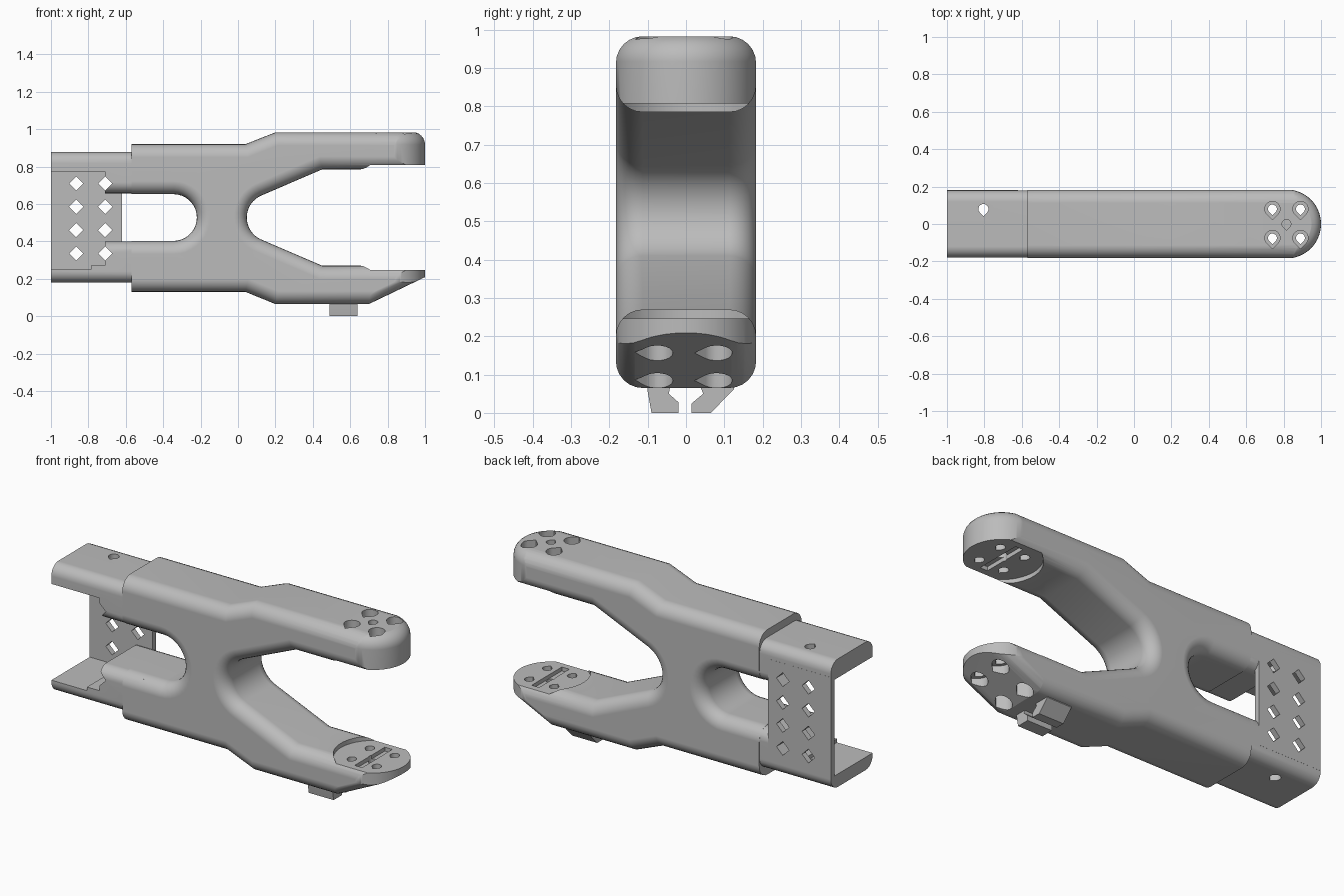
import bpy
import bmesh
from math import sin, cos, pi, radians
from mathutils import Vector

if "Cube" in bpy.data.objects:
    bpy.data.objects.remove(bpy.data.objects["Cube"])

grey = bpy.data.materials.new("plain grey")
grey.use_nodes = True
grey.diffuse_color = (0.5, 0.5, 0.5, 1)
grey.node_tree.nodes["Principled BSDF"].inputs["Base Color"].default_value = (0.5, 0.5, 0.5, 1)


def prism(name, pts, axis, lo, hi, bevel=0.0):
    """Extrude a 2D outline along an axis, optionally rounding the rims."""
    place = {"X": lambda a, b, d: (d, a, b),
             "Y": lambda a, b, d: (a, d, b),
             "Z": lambda a, b, d: (a, b, d)}[axis]
    bm = bmesh.new()
    rims = [[bm.verts.new(place(a, b, d)) for a, b in pts] for d in (lo, hi)]
    caps = [bm.faces.new(r) for r in rims]
    n = len(pts)
    for i in range(n):
        j = (i + 1) % n
        bm.faces.new((rims[0][i], rims[0][j], rims[1][j], rims[1][i]))
    bmesh.ops.recalc_face_normals(bm, faces=bm.faces)
    if bevel:
        edges = [e for c in caps for e in c.edges]
        bmesh.ops.bevel(bm, geom=edges, offset=bevel, segments=6, profile=0.5,
                        affect='EDGES', clamp_overlap=False)
    mesh = bpy.data.meshes.new(name)
    bm.to_mesh(mesh)
    bm.free()
    mesh.materials.append(grey)
    ob = bpy.data.objects.new(name, mesh)
    bpy.context.collection.objects.link(ob)
    return ob


def box(name, x, y, z):
    return prism(name, [(x[0], y[0]), (x[1], y[0]), (x[1], y[1]), (x[0], y[1])], "Z", *z)


def arc(cx, cy, r, a0, a1, n):
    return [(cx + r * cos(radians(a0 + (a1 - a0) * i / n)),
             cy + r * sin(radians(a0 + (a1 - a0) * i / n))) for i in range(n + 1)]


def teardrop(x, y, r):
    return arc(x, y, r, -45, 225, 14) + [(x, y - 1.414 * r)]


def combine(target, tool, operation='DIFFERENCE'):
    """Apply a boolean and discard the tool."""
    mod = target.modifiers.new("cut", 'BOOLEAN')
    mod.operation = operation
    mod.solver = 'EXACT'
    mod.object = tool
    bpy.context.view_layer.objects.active = target
    bpy.ops.object.modifier_apply(modifier=mod.name)
    bpy.data.objects.remove(tool)


# Main body: forked profile with rounded rims
MID = 0.5275
top = [(-0.8, 0.92), (0.04, 0.92), (0.2, 0.983), (1.25, 0.983), (1.25, 0.785), (0.45, 0.785)]
bottom = [(0.45, 0.27), (1.25, 0.27), (1.25, 0.065), (0.2, 0.065), (0.04, 0.13), (-0.8, 0.13)]
mouth = arc(0.175, MID, 0.128, 113.6, 246.4, 16)
slot = arc(-0.345, MID, 0.125, -90, 90, 18)
outline = top + mouth + bottom + [(-0.8, MID - 0.125)] + slot + [(-0.8, MID + 0.125)]
body = prism("forked_body", outline, "Y", -0.183, 0.183, 0.07)
combine(body, box("trim", (-1.5, -0.57), (-1, 1), (-1, 2)))

# Sloped underside of the lower jaw
slope = [(-1.4, -0.943), (1.4, 0.401), (1.4, 2), (-1.4, 2)]
combine(body, prism("slope", slope, "Y", -0.187, 0.187, 0.07), 'INTERSECT')

# Rounded jaw tips in plan
stadium = [(-1.5, -0.184)] + arc(0.816, 0, 0.184, -90, 90, 32) + [(-1.5, 0.184)]
combine(body, prism("tips", stadium, "Z", -0.5, 0.985, 0.068), 'INTERSECT')

# Round mounting recess, cross groove and screw holes in both jaws
combine(body, prism("recess", arc(0.82, 0, 0.2, 0, 354, 59), "Z", 0.246, 0.808))
combine(body, box("groove", (0.795, 0.84), (-0.13, 0.13), (0.225, 0.83)))
combine(body, prism("centre_hole", teardrop(0.815, 0, 0.024), "Z", 0.2, 1.2))
for x in (0.74, 0.89):
    for y in (-0.075, 0.08):
        combine(body, prism("screw_hole", teardrop(x, y, 0.024), "Z", -0.5, 1.5))
        combine(body, prism("upper_bore", teardrop(x, y, 0.041), "Z", 0.87, 1.5))
        combine(body, prism("lower_bore", teardrop(x, y, 0.041), "Z", -0.5, 0.185))

# Rear sleeve: two arms with an open cavity
u_shape = [(-1.2, 0.878), (-0.45, 0.878), (-0.45, 0.657), (-0.85, 0.657),
           (-0.85, 0.4), (-0.45, 0.4), (-0.45, 0.18), (-1.2, 0.18)]
sleeve = prism("rear_sleeve", u_shape, "Y", -0.18, 0.18, 0.06)
combine(sleeve, box("end_trim", (-1.5, -1), (-1, 1), (-1, 2)))
combine(sleeve, box("cavity", (-1.5, -0.71), (-1, 0.15), (0.27, 0.775)))
combine(sleeve, box("floor_step", (-1.5, -0.785), (-1, 0.15), (0.25, 0.4)))

# Back plate closing the sleeve
plate = box("back_plate", (-0.999, -0.62), (0.15, 0.1805), (0.245, 0.8))
combine(sleeve, plate, 'UNION')

# Diamond holes and the vertical cable hole
for x in (-0.865, -0.71):
    for i in range(4):
        z = 0.335 + 0.125 * i
        d = 0.038
        diamond = [(x - d, z), (x, z - d), (x + d, z), (x, z + d)]
        combine(sleeve, prism("diamond", diamond, "Y", -0.5, 0.5))
combine(sleeve, prism("cable_hole", teardrop(-0.805, 0.08, 0.027), "Z", -0.5, 1.5))

# Two cable clips under the lower jaw
clips = {"front_clip": [(-0.1, 0.075), (-0.1, 0.055), (-0.09, 0), (-0.02, 0),
                        (-0.02, 0.028), (-0.045, 0.05), (-0.04, 0.075)],
         "back_clip": [(0.125, 0.075), (0.125, 0.062), (0.065, 0), (0.015, 0),
                       (0.015, 0.025), (0.045, 0.05), (0.035, 0.075)]}
parts = [body, sleeve]
for name, pts in clips.items():
    parts.append(prism(name, pts, "X", 0.49, 0.64))

# Smooth shading with crisp edges
for ob in parts:
    bpy.ops.object.select_all(action='DESELECT')
    ob.select_set(True)
    bpy.context.view_layer.objects.active = ob
    bpy.ops.object.shade_smooth_by_angle(angle=radians(28))
    weighted = ob.modifiers.new("weighted", 'WEIGHTED_NORMAL')
    weighted.keep_sharp = True
